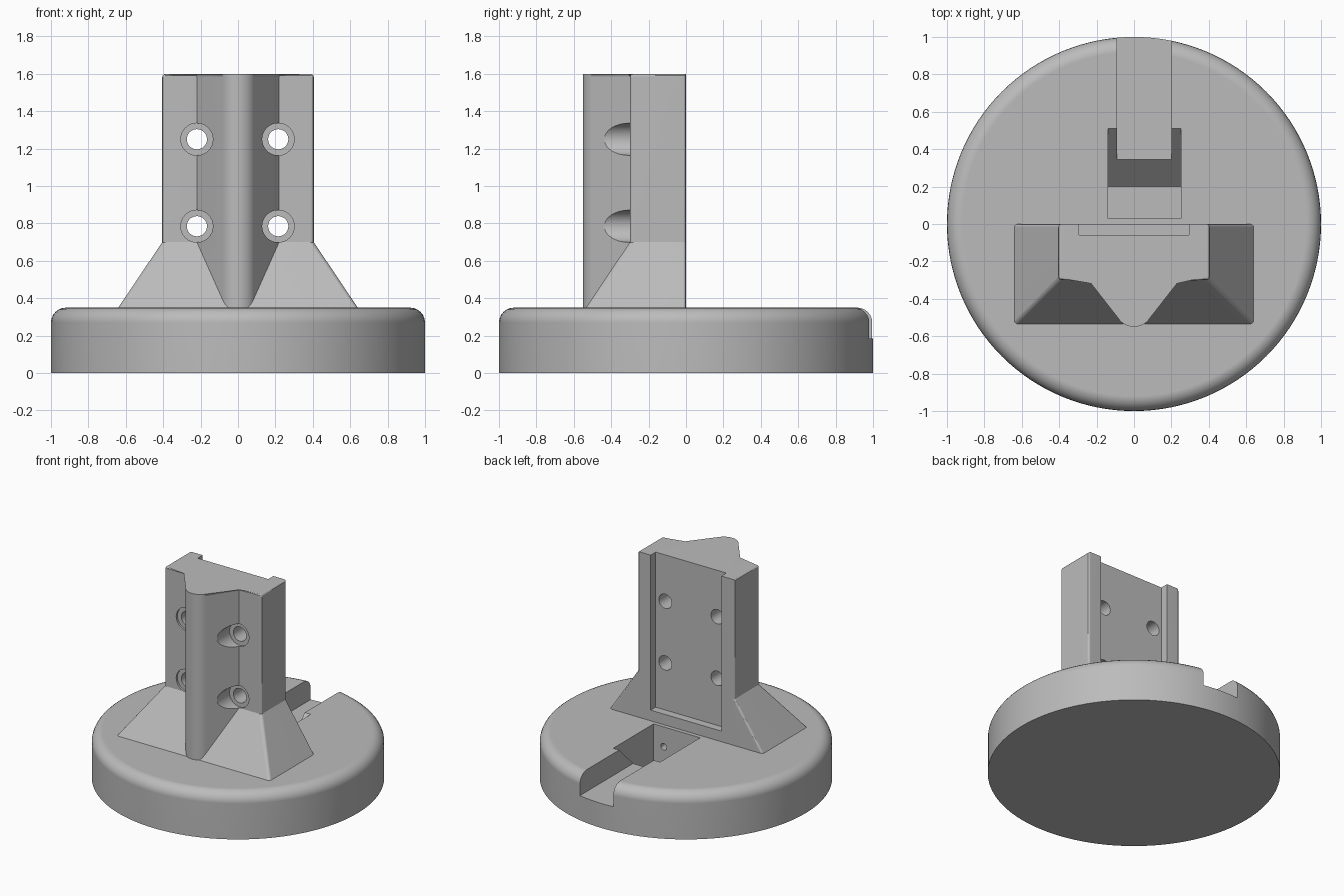
import bpy, bmesh, math
from mathutils import Vector

cube = bpy.data.objects.get("Cube")
if cube:
    bpy.data.objects.remove(cube, do_unlink=True)

grey = bpy.data.materials.new("plain grey")
grey.use_nodes = True
COLOUR = (0.5, 0.5, 0.5, 1)
grey.diffuse_color = COLOUR
grey.node_tree.nodes["Principled BSDF"].inputs["Base Color"].default_value = COLOUR

TOP, BACK, FRONT, HALF = 0.35, 0.0, -0.30, 0.405   # plinth top and post outline


def to_object(name, bm):
    bmesh.ops.recalc_face_normals(bm, faces=bm.faces)
    mesh = bpy.data.meshes.new(name)
    bm.to_mesh(mesh)
    bm.free()
    mesh.materials.append(grey)
    obj = bpy.data.objects.new(name, mesh)
    bpy.context.collection.objects.link(obj)
    return obj


def loft(lower, upper):
    """Closed solid between two matching rings of points."""
    bm = bmesh.new()
    a = [bm.verts.new(p) for p in lower]
    b = [bm.verts.new(p) for p in upper]
    bm.faces.new(a)
    bm.faces.new(b)
    for i in range(len(a)):
        j = (i + 1) % len(a)
        bm.faces.new((a[i], a[j], b[j], b[i]))
    return bm


def extrude_z(profile, z0, z1):
    return loft([(x, y, z0) for x, y in profile], [(x, y, z1) for x, y in profile])


def rect(x0, x1, y0, y1):
    return [(x0, y0), (x1, y0), (x1, y1), (x0, y1)]


def round_edges(bm, rule, radius, segments=4):
    edges = [e for e in bm.edges if rule(e.verts[0].co, e.verts[1].co)]
    bmesh.ops.bevel(bm, geom=edges, offset=radius, segments=segments,
                    profile=0.5, affect='EDGES')


def y_cylinder(name, x, z, radius, y0, y1):
    ring = [(x + radius * math.cos(math.tau * i / 32), z + radius * math.sin(math.tau * i / 32))
            for i in range(32)]
    return to_object(name, loft([(u, y0, v) for u, v in ring], [(u, y1, v) for u, v in ring]))


def combine(target, tool, operation):
    mod = target.modifiers.new("combine", 'BOOLEAN')
    mod.operation, mod.object, mod.solver = operation, tool, 'EXACT'
    bpy.context.view_layer.objects.active = target
    bpy.ops.object.modifier_apply(modifier=mod.name)
    bpy.data.objects.remove(tool, do_unlink=True)


def finish(obj):
    bpy.ops.object.select_all(action='DESELECT')
    obj.select_set(True)
    bpy.context.view_layer.objects.active = obj
    bpy.ops.object.shade_smooth_by_angle(angle=math.radians(25))
    mod = obj.modifiers.new("flat face shading", 'WEIGHTED_NORMAL')
    mod.keep_sharp = True


# Round plinth with a rounded top rim
bm = bmesh.new()
bmesh.ops.create_cone(bm, cap_ends=True, segments=128, radius1=1, radius2=1, depth=TOP)
bmesh.ops.translate(bm, verts=bm.verts, vec=(0, 0, TOP / 2))
round_edges(bm, lambda a, b: min(a.z, b.z) > TOP - 0.01, 0.08, 6)
plinth = to_object("plinth", bm)

# Cable slot running out to the rear rim
combine(plinth, to_object("slot_cutter", extrude_z(rect(-0.09, 0.20, 0.33, 1.2), 0.185, 0.5)),
        'DIFFERENCE')

# Pocket with a ramped rear wall
side = [(0.03, 0.04), (0.20, 0.04), (0.56, 0.40), (0.03, 0.40)]
combine(plinth, to_object("pocket_cutter", loft([(-0.14, y, z) for y, z in side],
                                               [(0.25, y, z) for y, z in side])), 'DIFFERENCE')
for x in (-0.055, 0.165):
    combine(plinth, y_cylinder("pin_cutter", x, 0.20, 0.025, -0.10, 0.06), 'DIFFERENCE')
finish(plinth)

# Post: rectangular back with a tapered, round-tipped nose
centre, tip = Vector((0, -0.45)), 0.10
shoulder = Vector((0.22, FRONT)) - centre
start = math.atan2(shoulder.y, shoulder.x) - math.acos(tip / shoulder.length)
sweep = math.pi + 2 * start
nose = []
for i in range(17):
    angle = start - sweep * i / 16
    nose.append((tip * math.cos(angle), centre.y + tip * math.sin(angle)))
profile = [(-HALF, BACK), (HALF, BACK), (HALF, FRONT), (0.22, FRONT), *nose,
           (-0.22, FRONT), (-HALF, FRONT)]
bm = extrude_z(profile, TOP, 1.6)


def post_edge(a, b):
    upright = abs(a.z - b.z) > 0.1 and abs(a.x) > HALF - 0.01
    rim = min(a.z, b.z) > 1.59 and min(a.y, b.y) < -0.01
    return upright or rim


round_edges(bm, post_edge, 0.018, 3)
post = to_object("post", bm)

# Flared foot that spreads the post onto the plinth
bm = loft([(x, y, TOP) for x, y in rect(-0.64, 0.64, -0.535, BACK)],
          [(x, y, 0.70) for x, y in rect(-HALF, HALF, FRONT, BACK)])
round_edges(bm, lambda a, b: abs(a.z - b.z) > 0.1, 0.018, 3)
combine(post, to_object("foot", bm), 'UNION')

# Shallow mounting recess in the back, open at the top
combine(post, to_object("recess_cutter", extrude_z(rect(-0.295, 0.295, -0.06, 0.1), 0.43, 1.8)),
        'DIFFERENCE')

# Four counterbored screw holes
for x in (-0.22, 0.215):
    for z in (0.785, 1.25):
        combine(post, y_cylinder("bore_cutter", x, z, 0.086, -0.8, -0.285), 'DIFFERENCE')
        combine(post, y_cylinder("hole_cutter", x, z, 0.054, -0.8, 0.1), 'DIFFERENCE')
finish(post)
